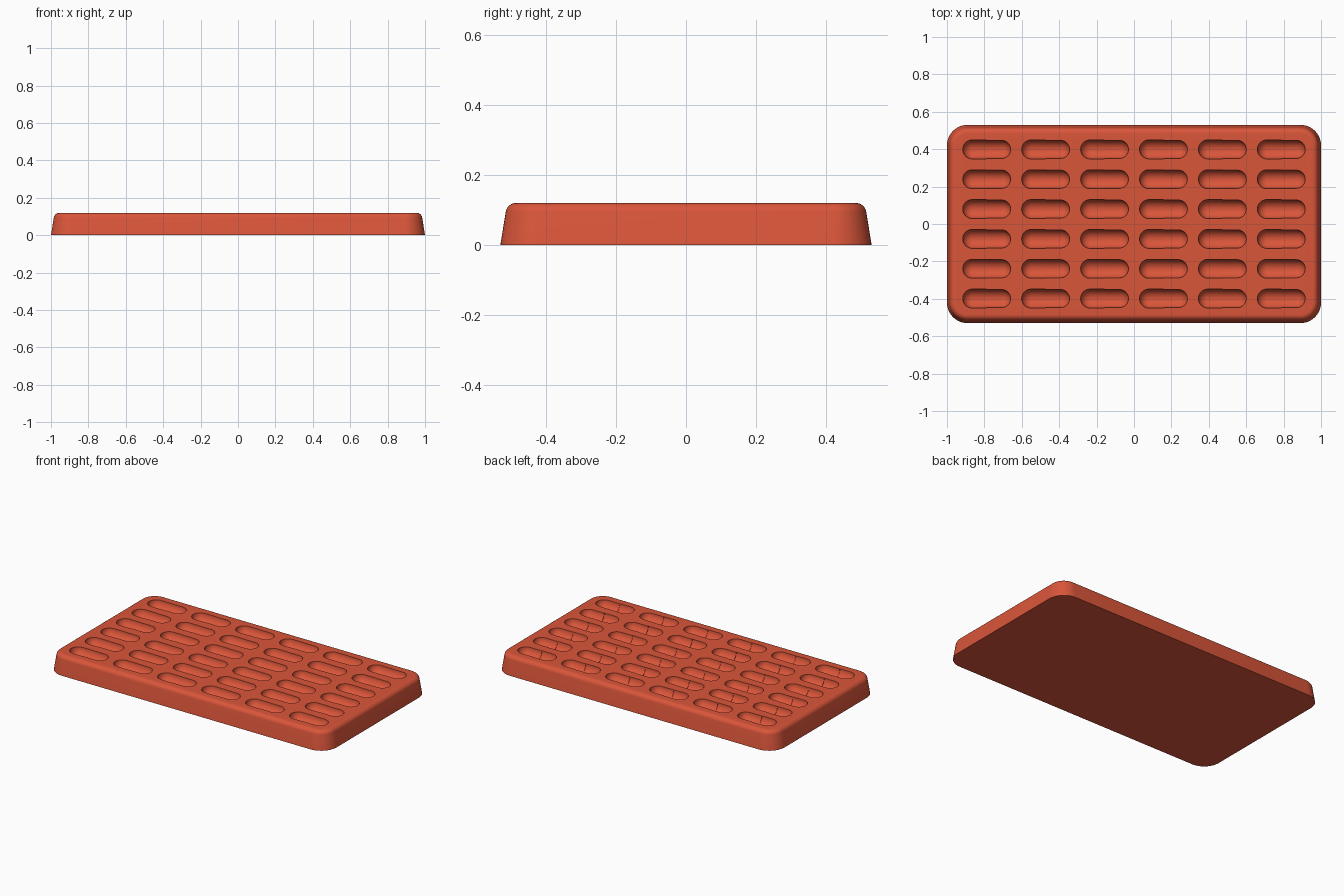
import bpy
import bmesh
from math import sin, cos, pi, radians

cube = bpy.data.objects.get("Cube")
if cube:
    bpy.data.objects.remove(cube, do_unlink=True)

HALF_X, HALF_Y, HEIGHT = 1.0, 0.53, 0.12
CORNER, FILLET, INSET = 0.11, 0.03, 0.045
COLS, ROWS = 6, 6
PITCH_X, PITCH_Y = 0.315, 0.1595
HALF_LENGTH, RADIUS, STEP = 0.128, 0.049, 0.002

# Material
red = bpy.data.materials.new("brick red plastic")
red.use_nodes = True
color = (0.70, 0.092, 0.042, 1)
red.diffuse_color = color
red.node_tree.nodes["Principled BSDF"].inputs["Base Color"].default_value = color


def make_object(name, bm):
    bmesh.ops.recalc_face_normals(bm, faces=bm.faces)
    mesh = bpy.data.meshes.new(name)
    bm.to_mesh(mesh)
    bm.free()
    obj = bpy.data.objects.new(name, mesh)
    bpy.context.collection.objects.link(obj)
    mesh.materials.append(red)
    return obj


def loft(bm, rings):
    """Skin closed rings of points and cap both ends."""
    loops = [[bm.verts.new(p) for p in ring] for ring in rings]
    for a, b in zip(loops, loops[1:]):
        for i in range(len(a)):
            j = (i + 1) % len(a)
            bm.faces.new((a[i], a[j], b[j], b[i]))
    bm.faces.new(loops[0])
    bm.faces.new(loops[-1])


def rounded_rect(inset, z, steps=12):
    r = CORNER - inset
    points = []
    for k, (sx, sy) in enumerate(((1, 1), (-1, 1), (-1, -1), (1, -1))):
        for i in range(steps + 1):
            a = (k + i / steps) * pi / 2
            points.append((sx * (HALF_X - CORNER) + r * cos(a),
                           sy * (HALF_Y - CORNER) + r * sin(a), z))
    return points


def circle(x, y, r, steps=32):
    angles = [(i + 0.5) * 2 * pi / steps for i in range(steps)]
    return [(x, y + r * cos(a), HEIGHT + r * sin(a)) for a in angles]


# Tray body: drafted walls with a rounded top edge
body = bmesh.new()
profile = [(0, 0)]
for i in range(9):
    t = radians(9 + 81 * i / 8)
    profile.append((INSET - FILLET * cos(t), HEIGHT - FILLET + FILLET * sin(t)))
loft(body, [rounded_rect(inset, z) for inset, z in profile])
tray = make_object("capsule_tray", body)

# Pocket cutter: a grid of capsules, each with a small step at its middle
pockets = bmesh.new()
for col in range(COLS):
    for row in range(ROWS):
        x = (col - (COLS - 1) / 2) * PITCH_X
        y = (row - (ROWS - 1) / 2) * PITCH_Y
        rings = []
        for side, r in ((-1, RADIUS + STEP), (1, RADIUS)):
            dome = []
            for i in range(9):
                a = radians(4 + 86 * i / 8)
                dx = HALF_LENGTH - r + r * cos(a)
                dome.append(circle(x + side * dx, y, r * sin(a)))
            dome.append(circle(x, y, r))
            rings += dome if side < 0 else dome[::-1]
        loft(pockets, rings)
cutter = make_object("pocket_cutter", pockets)
cutter.hide_render = True

# Carve the pockets
cut = tray.modifiers.new("pockets", 'BOOLEAN')
cut.operation = 'DIFFERENCE'
cut.solver = 'EXACT'
cut.object = cutter
bpy.ops.object.select_all(action='DESELECT')
tray.select_set(True)
bpy.context.view_layer.objects.active = tray
bpy.ops.object.modifier_apply(modifier=cut.name)
bpy.data.objects.remove(cutter, do_unlink=True)
bpy.ops.object.shade_smooth_by_angle(angle=radians(30))
